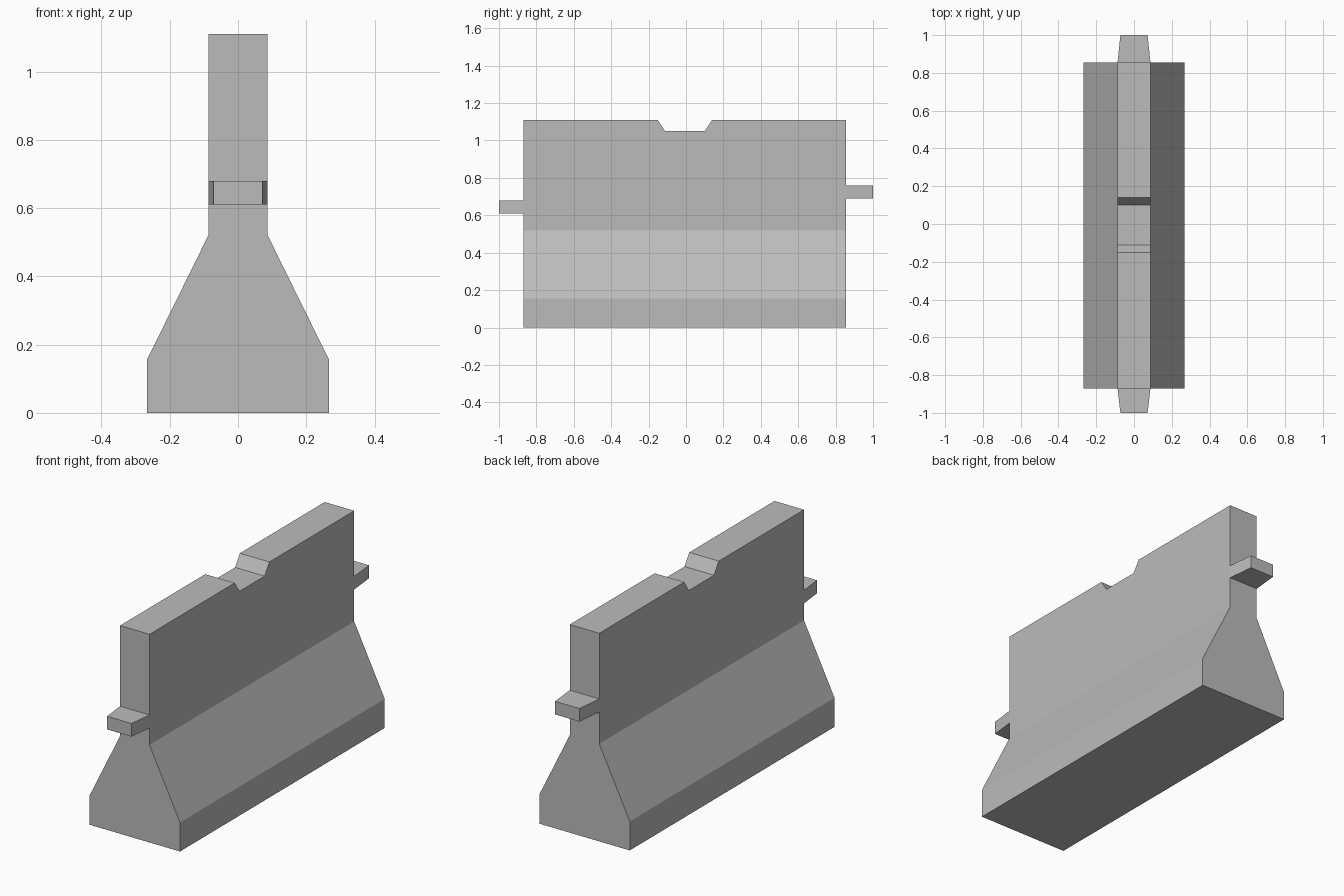
import bpy
import bmesh

cube = bpy.data.objects.get("Cube")
if cube:
    bpy.data.objects.remove(cube, do_unlink=True)

concrete = bpy.data.materials.new("concrete_grey")
concrete.use_nodes = True
GREY = (0.5, 0.5, 0.5, 1)
concrete.diffuse_color = GREY
concrete.node_tree.nodes["Principled BSDF"].inputs["Base Color"].default_value = GREY


def loft(name, sections):
    """Join equal-length closed sections into a solid with capped ends."""
    bm = bmesh.new()
    rings = [[bm.verts.new(p) for p in s] for s in sections]
    for a, b in zip(rings, rings[1:]):
        for i in range(len(a)):
            j = (i + 1) % len(a)
            bm.faces.new((a[i], a[j], b[j], b[i]))
    bm.faces.new(rings[0])
    bm.faces.new(rings[-1])
    bmesh.ops.recalc_face_normals(bm, faces=bm.faces)
    mesh = bpy.data.meshes.new(name)
    bm.to_mesh(mesh)
    bm.free()
    mesh.materials.append(concrete)
    obj = bpy.data.objects.new(name, mesh)
    bpy.context.collection.objects.link(obj)
    return obj


def barrier_section(y, top):
    half = [(0.267, 0), (0.267, 0.155), (0.087, 0.52), (0.087, top)]
    return [(x, y, z) for x, z in half] + [(-x, y, z) for x, z in reversed(half)]


def tab_section(y, w, low, high):
    return [(-w, y, low), (w, y, low), (w, y, high), (-w, y, high)]


# Barrier wall: flared foot, straight upper wall, lifting notch in the top
TOP, NOTCH = 1.11, 1.05
stations = [(-0.87, TOP), (-0.152, TOP), (-0.112, NOTCH),
            (0.10, NOTCH), (0.14, TOP), (0.855, TOP)]
loft("barrier_wall", [barrier_section(y, top) for y, top in stations])

# Tapered connector tabs at each end, set at different heights
for name, base, tip, low in (("front_tab", -0.87, -1, 0.61),
                             ("back_tab", 0.855, 1, 0.69)):
    loft(name, [tab_section(base, 0.087, low, low + 0.07),
                tab_section(tip, 0.072, low, low + 0.07)])
